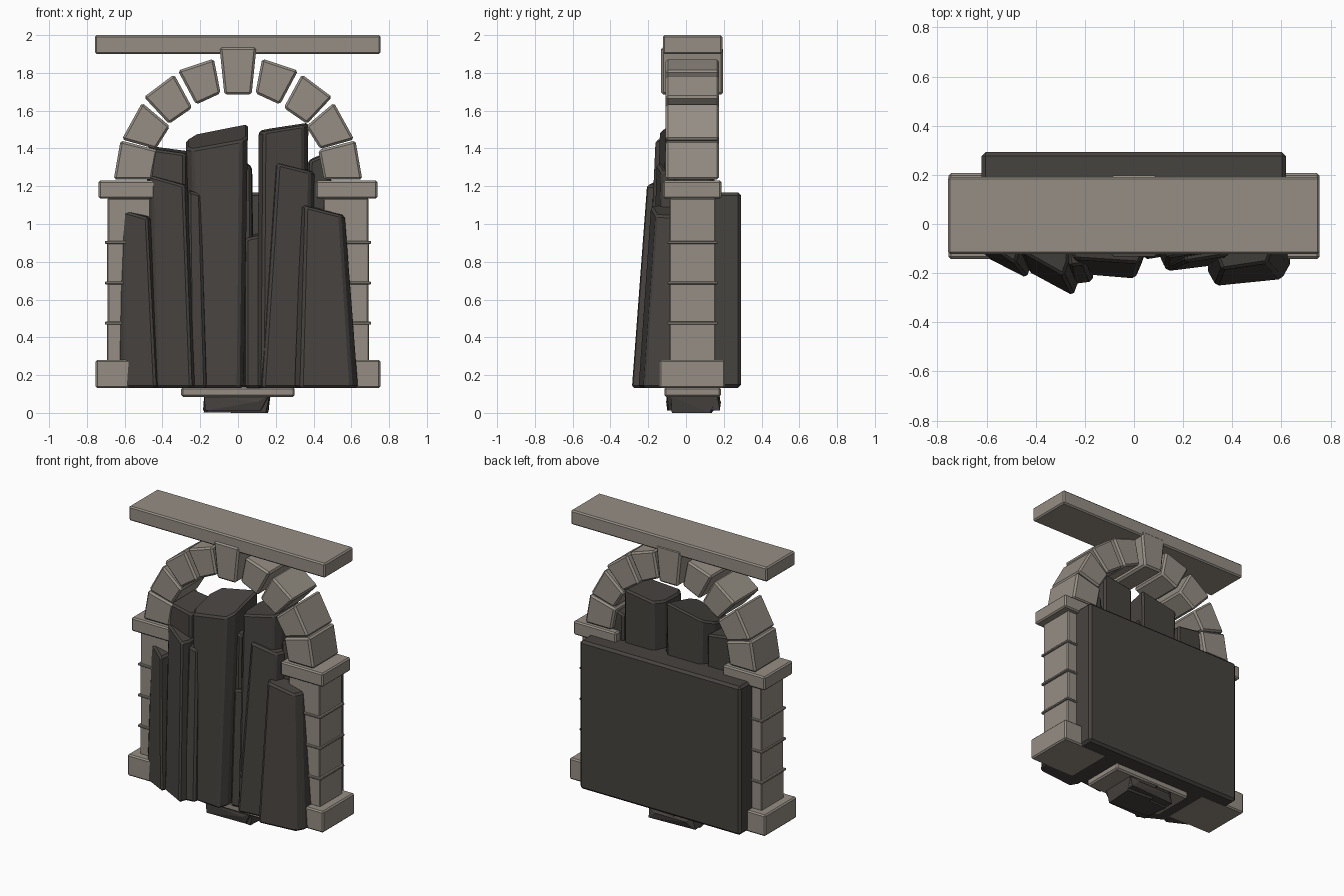
import bpy, bmesh, random
from mathutils import Vector

random.seed(4)

def material(name, rgb):
    m = bpy.data.materials.new(name)
    m.diffuse_color = (*rgb, 1)
    return m

STONE = material("stone", (0.30, 0.27, 0.23))
ROCK = material("dark_rock", (0.062, 0.056, 0.050))

def finish(name, bm, mat, bevel):
    bmesh.ops.recalc_face_normals(bm, faces=bm.faces)
    me = bpy.data.meshes.new(name)
    bm.to_mesh(me)
    bm.free()
    me.materials.append(mat)
    ob = bpy.data.objects.new(name, me)
    bpy.context.collection.objects.link(ob)
    if bevel:
        b = ob.modifiers.new("bevel", 'BEVEL')
        b.width, b.segments, b.limit_method = bevel, 1, 'ANGLE'
    return ob

def loft(name, lower, upper, mat, bevel=0.01):
    """Solid between two matching polygon loops."""
    bm = bmesh.new()
    a = [bm.verts.new(p) for p in lower]
    b = [bm.verts.new(p) for p in upper]
    n = len(a)
    bm.faces.new(a[::-1])
    bm.faces.new(b)
    for i in range(n):
        j = (i + 1) % n
        bm.faces.new((a[i], a[j], b[j], b[i]))
    return finish(name, bm, mat, bevel)

def box(name, x, y, z, mat=STONE, bevel=0.009):
    ring = [(x[0], y[0]), (x[1], y[0]), (x[1], y[1]), (x[0], y[1])]
    return loft(name, [(*p, z[0]) for p in ring], [(*p, z[1]) for p in ring], mat, bevel)

def wedge(name, pts, y):
    """Stone with a front outline (x, z) extruded along y."""
    return loft(name, [(px, y[0], pz) for px, pz in pts],
                [(px, y[1], pz) for px, pz in pts], STONE, 0.012)

# Lintel slab and keystone
box("lintel_slab", (-0.757, 0.755), (-0.122, 0.192), (1.9, 2.0))
wedge("keystone", [(-0.072, 1.685), (0.072, 1.685), (0.098, 1.937), (-0.098, 1.937)],
      (-0.132, 0.197))

# Pillars and arch stones, mirrored left and right
ARCH = [
    [(0.455, 1.235), (0.658, 1.235), (0.622, 1.442), (0.425, 1.392)],
    [(0.435, 1.397), (0.615, 1.448), (0.508, 1.642), (0.36, 1.517)],
    [(0.365, 1.53), (0.498, 1.672), (0.338, 1.792), (0.242, 1.615)],
    [(0.222, 1.632), (0.318, 1.812), (0.128, 1.875), (0.092, 1.692)],
]
for side, s in (("left", -1), ("right", 1)):
    def span(a, b):
        return tuple(sorted((s * a, s * b)))
    box(side + "_pillar_base", span(0.40, 0.754), (-0.142, 0.207), (0.132, 0.28))
    box(side + "_capital", span(0.412, 0.738), (-0.122, 0.187), (1.135, 1.23))
    levels = [0.275, 0.475, 0.688, 0.903, 1.137]
    for i in range(4):
        box(f"{side}_pillar_block_{i+1}", span(0.452, 0.694 - 0.004 * (i % 2)),
            (-0.088, 0.158), (levels[i], levels[i + 1]), bevel=0.006)
        if i:
            box(f"{side}_pillar_joint_{i}", span(0.443, 0.705), (-0.098, 0.167),
                (levels[i] - 0.008, levels[i] + 0.008), bevel=0.004)
    for i, pts in enumerate(ARCH):
        wedge(f"{side}_arch_stone_{i+1}", [(s * x, z) for x, z in pts], (-0.108, 0.175))

# Rear rock panel
box("rear_panel", (-0.62, 0.618), (0.02, 0.292), (0.133, 1.167), ROCK, 0.016)

# Rock columns: base x span, top x span, front y left/right at base,
# inward lean, top z left/right, rear slope of top, back y
COLUMNS = [
    (-0.635, -0.415, -0.632, -0.465, -0.130, -0.220, 0.055, 1.065, 1.03, 0.12, 0.06),
    (-0.450, -0.225, -0.480, -0.265, -0.195, -0.292, 0.080, 1.255, 1.20, 0.05, 0.06),
    (-0.260, -0.160, -0.270, -0.190, -0.245, -0.235, 0.070, 1.18, 1.155, 0.05, 0.04),
    (-0.225, 0.030, -0.275, 0.052, -0.205, -0.222, 0.060, 1.385, 1.45, 0.26, 0.15),
    (-0.480, -0.250, -0.482, -0.260, -0.130, -0.150, 0.030, 1.40, 1.37, 0.06, 0.14),
    (0.000, 0.090, 0.020, 0.075, -0.110, -0.100, 0.030, 1.34, 1.29, 0.05, 0.12),
    (0.030, 0.150, 0.030, 0.145, -0.145, -0.130, 0.040, 0.92, 0.945, 0.10, 0.05),
    (0.100, 0.370, 0.110, 0.372, -0.180, -0.145, 0.040, 1.485, 1.525, 0.04, 0.15),
    (0.105, 0.380, 0.190, 0.405, -0.192, -0.165, 0.035, 1.325, 1.27, 0.05, 0.06),
    (0.300, 0.635, 0.335, 0.565, -0.252, -0.225, 0.065, 1.10, 1.04, 0.05, 0.06),
    (0.340, 0.520, 0.370, 0.490, -0.090, -0.060, 0.020, 1.33, 1.38, 0.04, 0.14),
]
for k, (b0, b1, t0, t1, fl, fr, lean, zl, zr, slope, back) in enumerate(COLUMNS):
    # footprint as fractions: chamfered front corners, square back
    lower, upper = [], []
    c = 0.10
    plan = [(0, back), (0, fl + 0.06), (c, fl), (1 - c, fr), (1, fr + 0.06), (1, back)]
    if back > 0.13:
        plan[0:1] = [(0.15, back), (0, back - 0.08)]
    for u, y in plan:
        lower.append((b0 + u * (b1 - b0), y, 0.133))
        yt = y + (lean if y < 0 else 0)
        upper.append((t0 + u * (t1 - t0), yt, zl + u * (zr - zl) + slope * (yt - min(fl, fr) - lean)))
    loft(f"rock_column_{k+1}", lower, upper, ROCK, 0.012)

# Foot plate and broken rock foot
box("foot_plate", (-0.302, 0.300), (-0.115, 0.185), (0.085, 0.136), STONE, 0.01)

def chunk(name, x, y, z, n):
    """Faceted rock: convex hull of jittered corner points."""
    bm = bmesh.new()
    for sx in (0, 1):
        for sy in (0, 1):
            for sz in (0, 1):
                q = [v + (0.5 - v) * random.uniform(0.0, 0.25) * (1.6 - sz) for v in (sx, sy)]
                bm.verts.new(Vector((x[0] + q[0] * (x[1] - x[0]), y[0] + q[1] * (y[1] - y[0]),
                                     z[0] + sz * (z[1] - z[0]))))
    for _ in range(n):
        bm.verts.new((random.uniform(*x), random.choice(y), z[0] + 0.6 * (z[1] - z[0])))
    hull = bmesh.ops.convex_hull(bm, input=bm.verts)
    junk = [g for g in hull["geom_interior"] if isinstance(g, bmesh.types.BMVert)]
    bmesh.ops.delete(bm, geom=junk, context='VERTS')
    return finish(name, bm, ROCK, 0)

chunk("foot_rock_main", (-0.19, 0.175), (-0.105, 0.185), (0.012, 0.09), 3)
chunk("foot_rock_left", (-0.185, 0.02), (-0.08, 0.13), (0.003, 0.088), 2)
chunk("foot_rock_right", (-0.05, 0.175), (-0.09, 0.18), (0.0, 0.088), 2)
